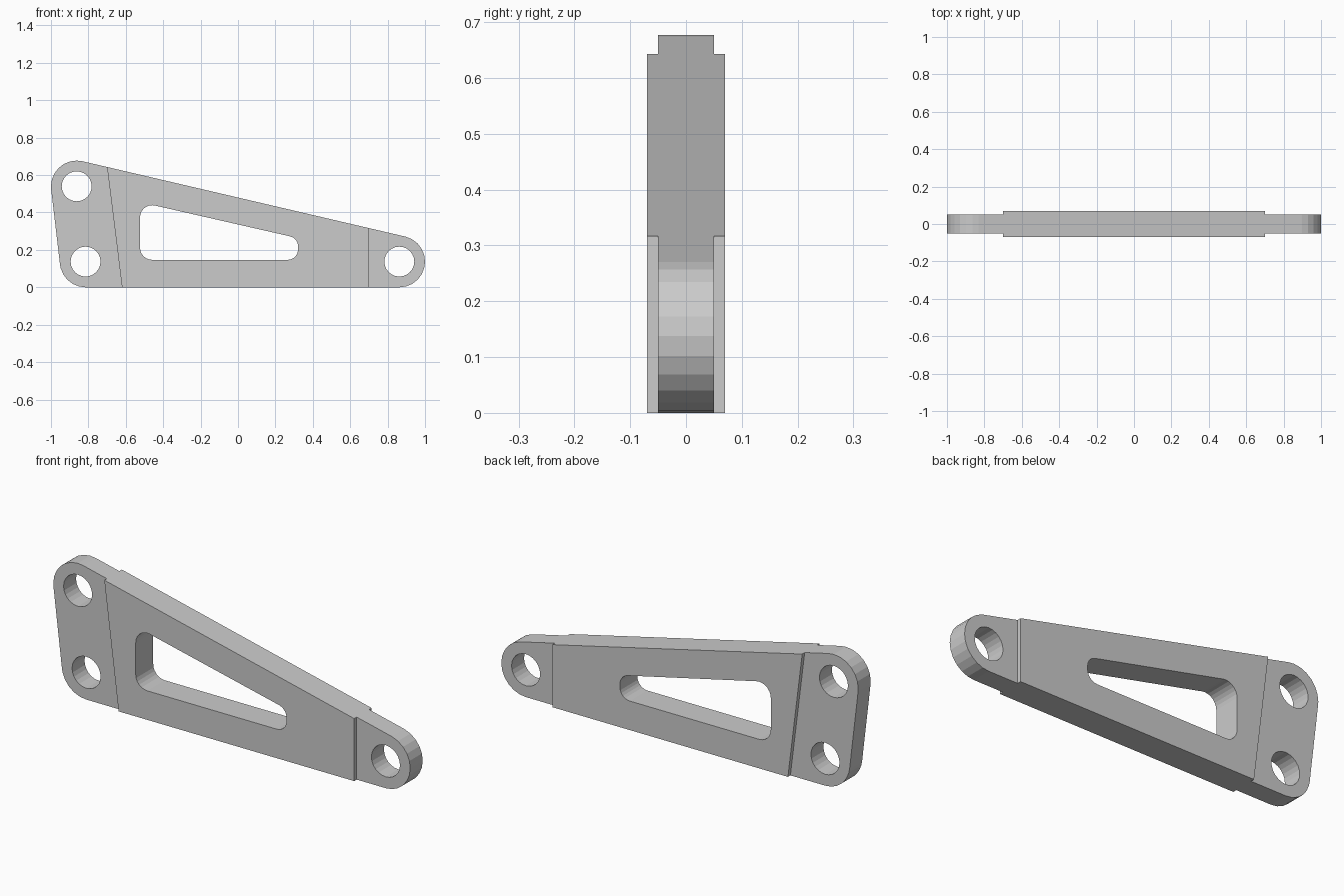
import bpy, bmesh
from math import atan2, acos, ceil, cos, sin, pi, hypot

if "Cube" in bpy.data.objects:
    bpy.data.objects.remove(bpy.data.objects["Cube"])

STEP = pi / 12  # 24-sided arcs


def rounded_outline(discs):
    """Outline wrapped around discs (x, z, r), listed anticlockwise."""
    def normal(a, b):
        dx, dz = b[0] - a[0], b[1] - a[1]
        return atan2(dz, dx) - acos((a[2] - b[2]) / hypot(dx, dz))
    pts = []
    n = len(discs)
    for i, d in enumerate(discs):
        start = normal(discs[i - 1], d)
        end = normal(d, discs[(i + 1) % n])
        end = start + (end - start) % (2 * pi)
        angles = [start]
        k = ceil(start / STEP)
        while k * STEP < end:
            if k * STEP - start > 0.03 and end - k * STEP > 0.03:
                angles.append(k * STEP)
            k += 1
        angles.append(end)
        pts += [(d[0] + d[2] * cos(a), d[1] + d[2] * sin(a)) for a in angles]
    return pts


def prism(name, pts, y0, y1):
    """Extrude an x-z outline from y0 to y1."""
    bm = bmesh.new()
    face = bm.faces.new([bm.verts.new((x, y0, z)) for x, z in pts])
    ext = bmesh.ops.extrude_face_region(bm, geom=[face], use_keep_orig=True)
    for v in ext["geom"]:
        if isinstance(v, bmesh.types.BMVert):
            v.co.y = y1
    bmesh.ops.recalc_face_normals(bm, faces=bm.faces)
    mesh = bpy.data.meshes.new(name)
    bm.to_mesh(mesh)
    bm.free()
    obj = bpy.data.objects.new(name, mesh)
    bpy.context.collection.objects.link(obj)
    return obj


def cut(target, cutter):
    cutter.hide_render = True
    mod = target.modifiers.new("cut", 'BOOLEAN')
    mod.operation = 'DIFFERENCE'
    mod.solver = 'EXACT'
    mod.object = cutter
    bpy.context.view_layer.objects.active = target
    bpy.ops.object.modifier_apply(modifier=mod.name)
    bpy.data.objects.remove(cutter)


# Tapered plate around the three pivots
R = 0.1375
pivots = [(-0.815, R), (0.8625, R), (-0.8625, 0.54)]
bracket = prism("bracket_plate", rounded_outline([(x, z, R) for x, z in pivots]), -0.07, 0.07)

# Pivot holes
for x, z in pivots:
    ring = [(x + 0.08 * cos(i * STEP), z + 0.08 * sin(i * STEP)) for i in range(24)]
    cut(bracket, prism("hole_cutter", ring, -0.2, 0.2))

# Rounded window
window = [(-0.459, 0.212, 0.065), (0.266, 0.202, 0.055),
          (0.266, 0.219, 0.055), (-0.459, 0.374, 0.065)]
cut(bracket, prism("window_cutter", rounded_outline(window), -0.2, 0.2))

# Thinner ends, stepped in on both faces
left_end = [(-1.2, -0.16), (-0.6, -0.16), (-0.72, 0.804), (-1.2, 0.804)]
right_end = [(0.7, -0.2), (1.2, -0.2), (1.2, 0.8), (0.7, 0.8)]
for side in (-1, 1):
    for outline in (left_end, right_end):
        cut(bracket, prism("step_cutter", outline, side * 0.05, side * 0.2))
